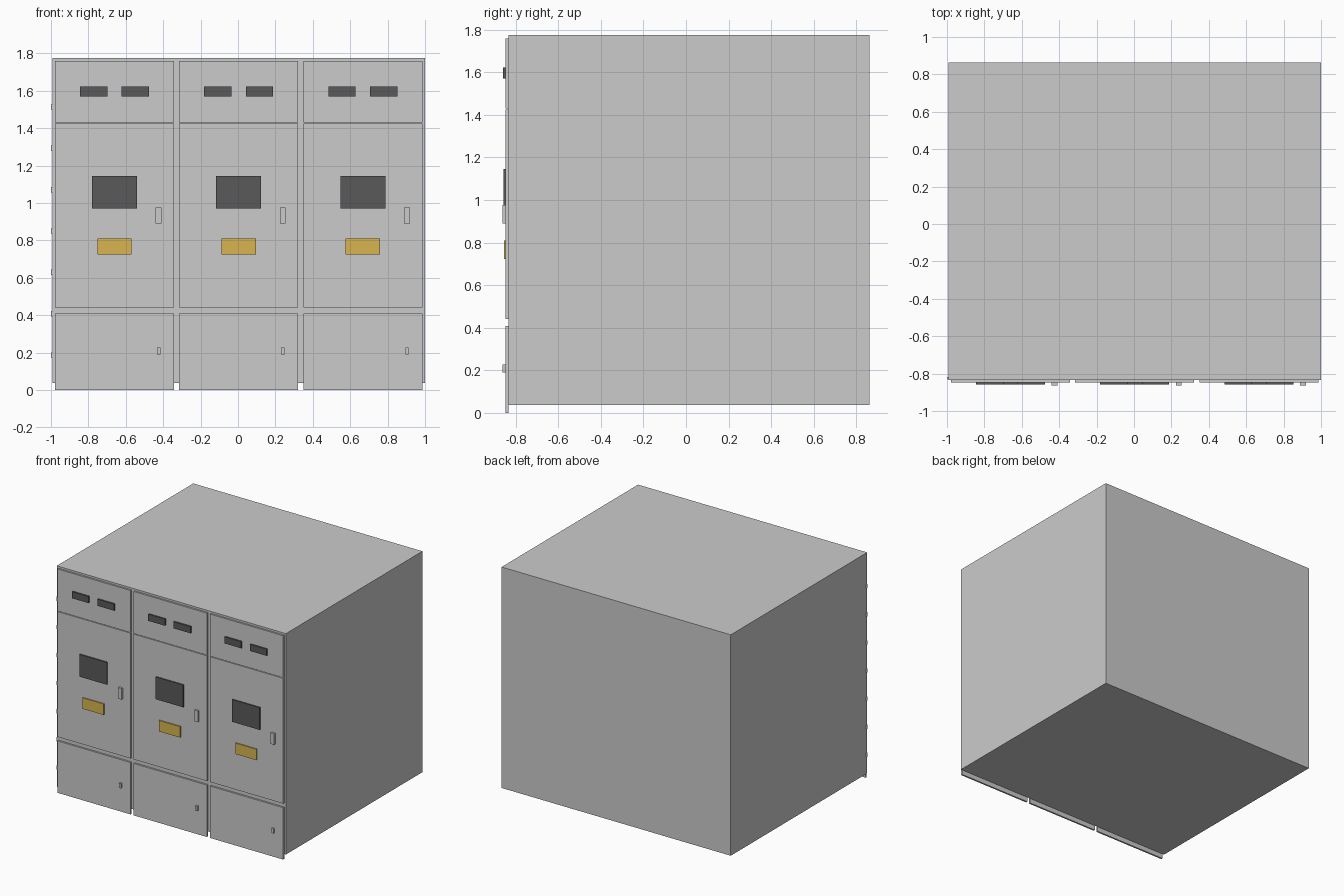
import bpy
import bmesh

if "Cube" in bpy.data.objects:
    bpy.data.objects.remove(bpy.data.objects["Cube"])


def material(name, color):
    m = bpy.data.materials.new(name)
    m.diffuse_color = color
    m.use_nodes = True
    m.node_tree.nodes["Principled BSDF"].inputs["Base Color"].default_value = m.diffuse_color
    return m


DARK = material("dark_grey", (0.10, 0.10, 0.105, 1))
YELLOW = material("yellow", (0.68, 0.46, 0.08, 1))


def finish(name, bm, mat=None):
    mesh = bpy.data.meshes.new(name)
    bm.to_mesh(mesh)
    bm.free()
    ob = bpy.data.objects.new(name, mesh)
    bpy.context.collection.objects.link(ob)
    if mat:
        mesh.materials.append(mat)
    return ob


def box(name, x, y, z, mat=None):
    """Box from (min, max) ranges on each axis."""
    bm = bmesh.new()
    bmesh.ops.create_cube(bm, size=1)
    bmesh.ops.scale(bm, verts=bm.verts, vec=[r[1] - r[0] for r in (x, y, z)])
    bmesh.ops.translate(bm, verts=bm.verts, vec=[(r[0] + r[1]) / 2 for r in (x, y, z)])
    return finish(name, bm, mat)


BODY_FRONT = -0.833
DOOR_FRONT = -0.847
CENTRE = 0.0035
PITCH = 0.664
DOOR_Y = (DOOR_FRONT, BODY_FRONT)


def on_door(front):
    return (front, DOOR_FRONT)


# Cabinet body
box("cabinet_body", (-0.993, 1.0), (BODY_FRONT, 0.8625), (0.038, 1.775))

# Three identical bays
for i, side in enumerate(("left", "middle", "right")):
    cx = CENTRE + (i - 1) * PITCH

    def span(offset, width):
        return (cx + offset - width / 2, cx + offset + width / 2)

    # Door panels
    box(side + "_lower_door", span(0, 0.637), DOOR_Y, (0.0, 0.408))
    box(side + "_main_door", span(0, 0.637), DOOR_Y, (0.44, 1.425))
    box(side + "_upper_door", span(0, 0.637), DOOR_Y, (1.43, 1.76))

    # Window, warning plate and vents
    box(side + "_window", span(0, 0.24), on_door(-0.857), (0.97, 1.145), DARK)
    box(side + "_warning_plate", span(0, 0.184), on_door(-0.856), (0.724, 0.81), YELLOW)
    for label, sign in (("left", -1), ("right", 1)):
        box(f"{side}_vent_{label}", span(sign * 0.111, 0.146), on_door(-0.859),
            (1.57, 1.622), DARK)

    # Handles
    box(side + "_main_handle", span(0.236, 0.031), on_door(-0.8625), (0.89, 0.977))
    box(side + "_lower_handle", span(0.236, 0.018), on_door(-0.8615), (0.19, 0.227))

# Hinge barrels along the left front edge
for i in range(7):
    bm = bmesh.new()
    bmesh.ops.create_cone(bm, cap_ends=True, segments=12, radius1=0.0075,
                          radius2=0.0075, depth=0.028)
    bmesh.ops.translate(bm, verts=bm.verts, vec=(-0.9925, -0.825, 0.187 + i * 0.221))
    finish(f"hinge_{i + 1}", bm)
